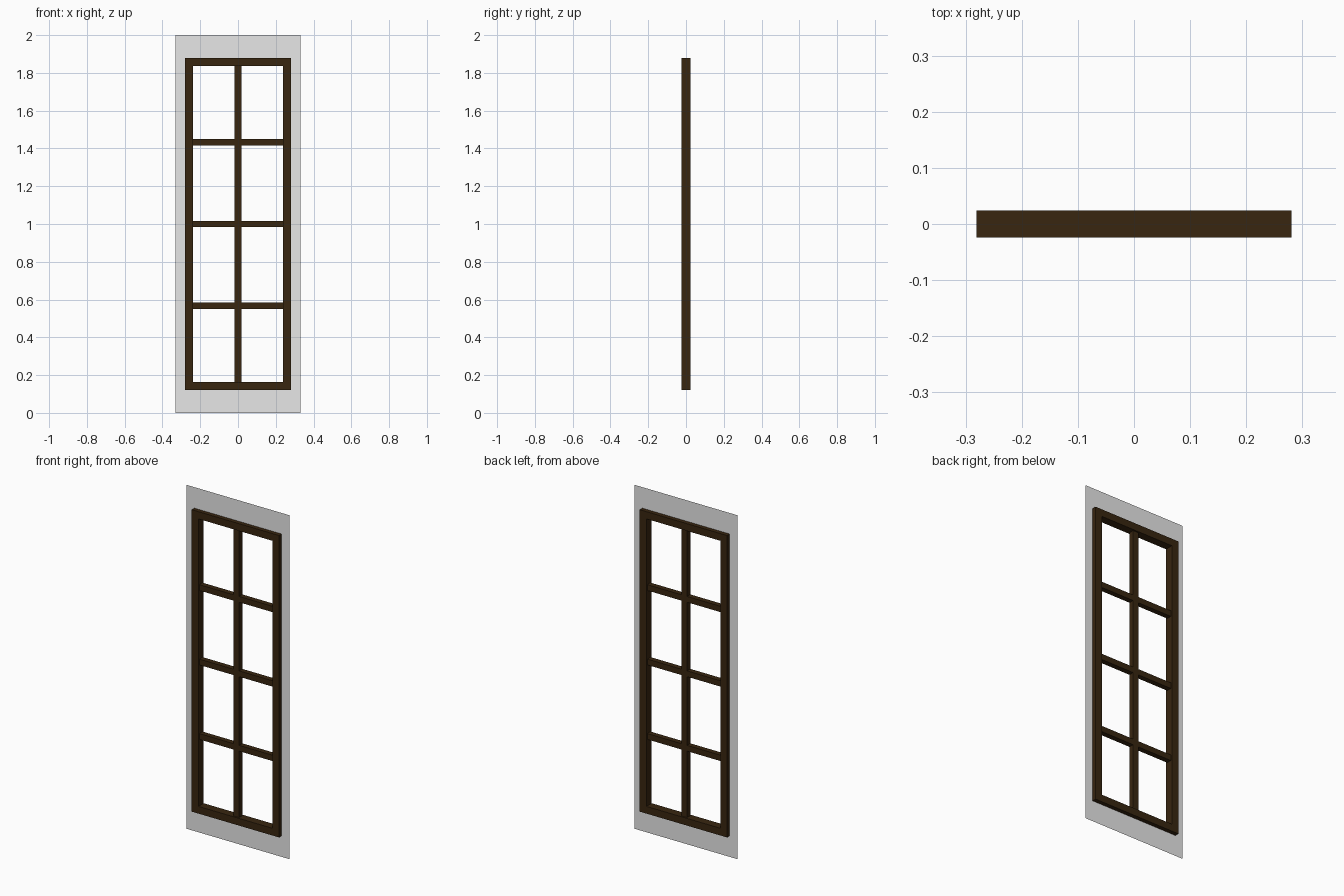
import bpy, bmesh

if "Cube" in bpy.data.objects:
    bpy.data.objects.remove(bpy.data.objects["Cube"])


def material(name, rgb):
    m = bpy.data.materials.new(name)
    m.diffuse_color = (*rgb, 1.0)
    m.use_nodes = True
    m.node_tree.nodes["Principled BSDF"].inputs["Base Color"].default_value = m.diffuse_color
    return m


dark_wood = material("dark wood", (0.040, 0.019, 0.005))
wall_grey = material("wall grey", (0.8, 0.8, 0.8))

MID = 1.0                      # height of the window centre
OUT_X, OUT_Z = 0.281, 0.878    # frame outer half sizes
IN_X, IN_Z = 0.238, 0.836      # frame inner half sizes


def finish(name, bm, mat):
    mesh = bpy.data.meshes.new(name)
    bm.to_mesh(mesh)
    bm.free()
    mesh.materials.append(mat)
    obj = bpy.data.objects.new(name, mesh)
    bpy.context.collection.objects.link(obj)
    return obj


def rect_ring(name, outer, inner, mat, depth=0.0):
    """Flat rectangular ring facing -y, optionally extruded about y = 0."""
    bm = bmesh.new()
    corners = [(-1, -1), (1, -1), (1, 1), (-1, 1)]
    loops = [[bm.verts.new((sx * hx, -depth / 2, MID + sz * hz)) for sx, sz in corners]
             for hx, hz in (outer, inner)]
    o, i = loops
    for k in range(4):
        n = (k + 1) % 4
        bm.faces.new((o[k], o[n], i[n], i[k]))
    if depth:
        ext = bmesh.ops.extrude_face_region(bm, geom=bm.faces[:], use_keep_orig=True)
        verts = [g for g in ext["geom"] if isinstance(g, bmesh.types.BMVert)]
        bmesh.ops.translate(bm, verts=verts, vec=(0, depth, 0))
        bmesh.ops.recalc_face_normals(bm, faces=bm.faces[:])
    return finish(name, bm, mat)


def bar(name, size, z):
    bm = bmesh.new()
    bmesh.ops.create_cube(bm, size=1.0)
    bmesh.ops.scale(bm, verts=bm.verts[:], vec=size)
    bmesh.ops.translate(bm, verts=bm.verts[:], vec=(0, 0, z))
    return finish(name, bm, dark_wood)


# thin wall panel with the window opening hidden inside the frame
rect_ring("wall_panel", (0.331, 1.0), (0.26, 0.857), wall_grey)

# outer window frame
rect_ring("window_frame", (OUT_X, OUT_Z), (IN_X, IN_Z), dark_wood, 0.048)

# glazing bars: one upright and three crossbars
bar("upright_bar", (0.036, 0.03, 2 * IN_Z), MID)
for k in (-1, 0, 1):
    bar(f"crossbar_{k + 2}", (2 * IN_X, 0.03, 0.034), MID + k * 0.433)
